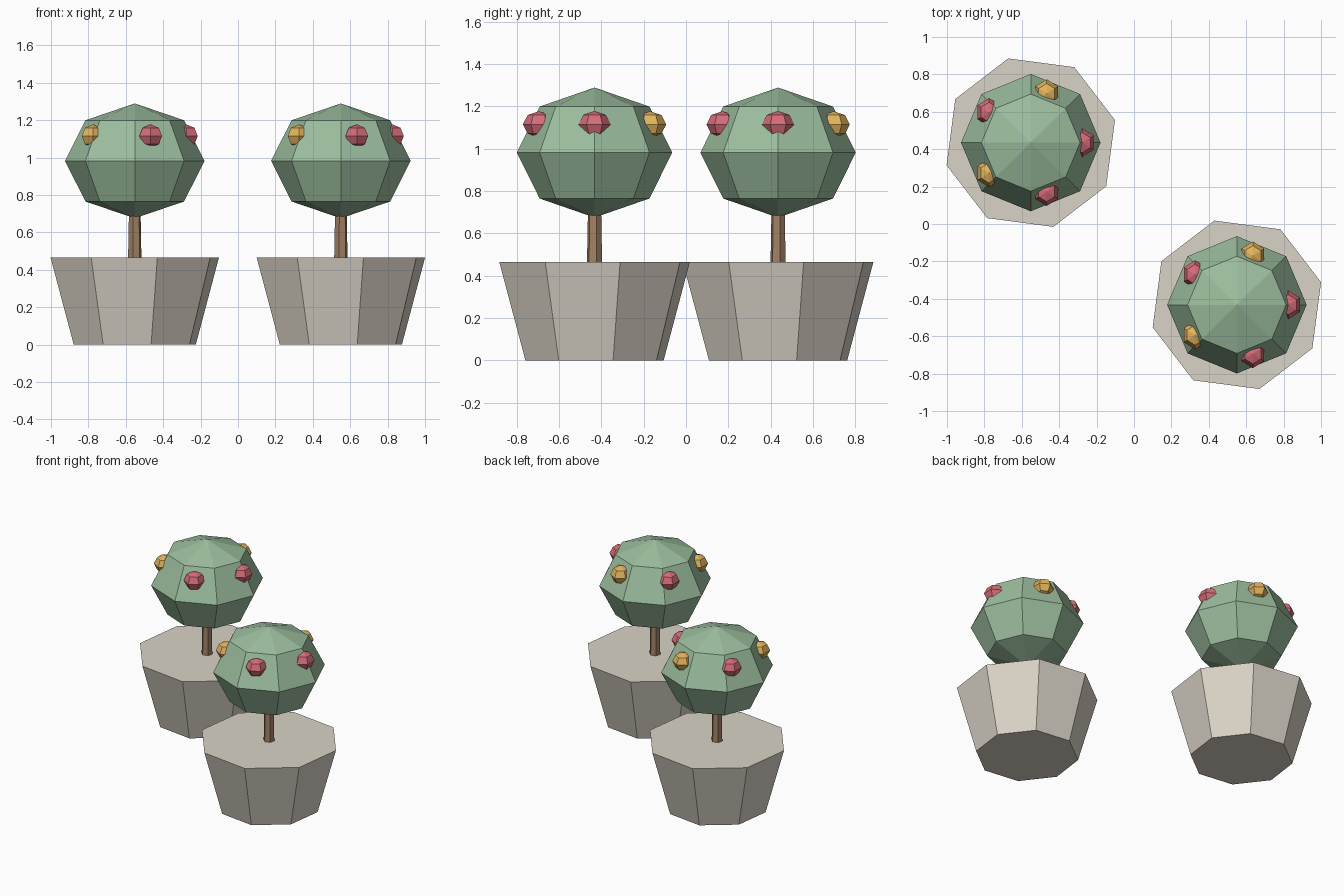
import bpy, math
from mathutils import Matrix, Vector

if "Cube" in bpy.data.objects:
    bpy.data.objects.remove(bpy.data.objects["Cube"])


def material(name, rgb):
    linear = [(c / 255) ** 2.2 for c in rgb] + [1]
    mat = bpy.data.materials.new(name)
    mat.use_nodes = True
    mat.diffuse_color = linear
    mat.node_tree.nodes["Principled BSDF"].inputs["Base Color"].default_value = linear
    return mat


STONE = material("pale_stone", (217, 210, 197))
BARK = material("brown_bark", (160, 128, 100))
LEAF = material("leaf_green", (154, 188, 156))
RED = material("rose_red", (212, 108, 120))
GOLD = material("warm_gold", (226, 178, 92))


def finish(name, mat):
    obj = bpy.context.object
    obj.name = name
    obj.data.materials.append(mat)
    return obj


def taper(name, mat, sides, r_low, r_high, z_low, z_high, centre, turn):
    """Tapered prism whose first corner sits at angle turn from +x."""
    bpy.ops.mesh.primitive_cone_add(
        vertices=sides, radius1=r_low, radius2=r_high, depth=z_high - z_low)
    obj = finish(name, mat)
    # the primitive's first corner points along +y
    spin = Matrix.Rotation(math.radians(turn - 90), 4, 'Z')
    obj.data.transform(spin)
    obj.location = (centre.x, centre.y, (z_low + z_high) / 2)


def ball(name, mat, segments, rings, radii, location):
    """Faceted, flattened sphere."""
    bpy.ops.mesh.primitive_uv_sphere_add(segments=segments, ring_count=rings, radius=1)
    obj = finish(name, mat)
    obj.data.transform(Matrix.Diagonal((*radii, 1)))
    obj.location = location


def potted_tree(side, centre):
    taper(side + "_pot", STONE, 8, 0.338, 0.466, 0, 0.465, centre, 15)
    taper(side + "_trunk", BARK, 6, 0.037, 0.032, 0.46, 0.72, centre, 15)
    ball(side + "_crown", LEAF, 8, 4, (0.373, 0.367, 0.307), (*centre, 0.982))
    # fruit spaced evenly around the upper crown
    for i, mat in enumerate((RED, GOLD, RED, GOLD, RED)):
        angle = math.tau * i / 5
        spot = centre + 0.276 * Vector((math.cos(angle), math.sin(angle)))
        ball(f"{side}_fruit_{i + 1}", mat, 6, 4, (0.07, 0.076, 0.062), (*spot, 1.115))


potted_tree("right", Vector((-0.552, 0.435)))
potted_tree("left", Vector((0.55, -0.432)))
